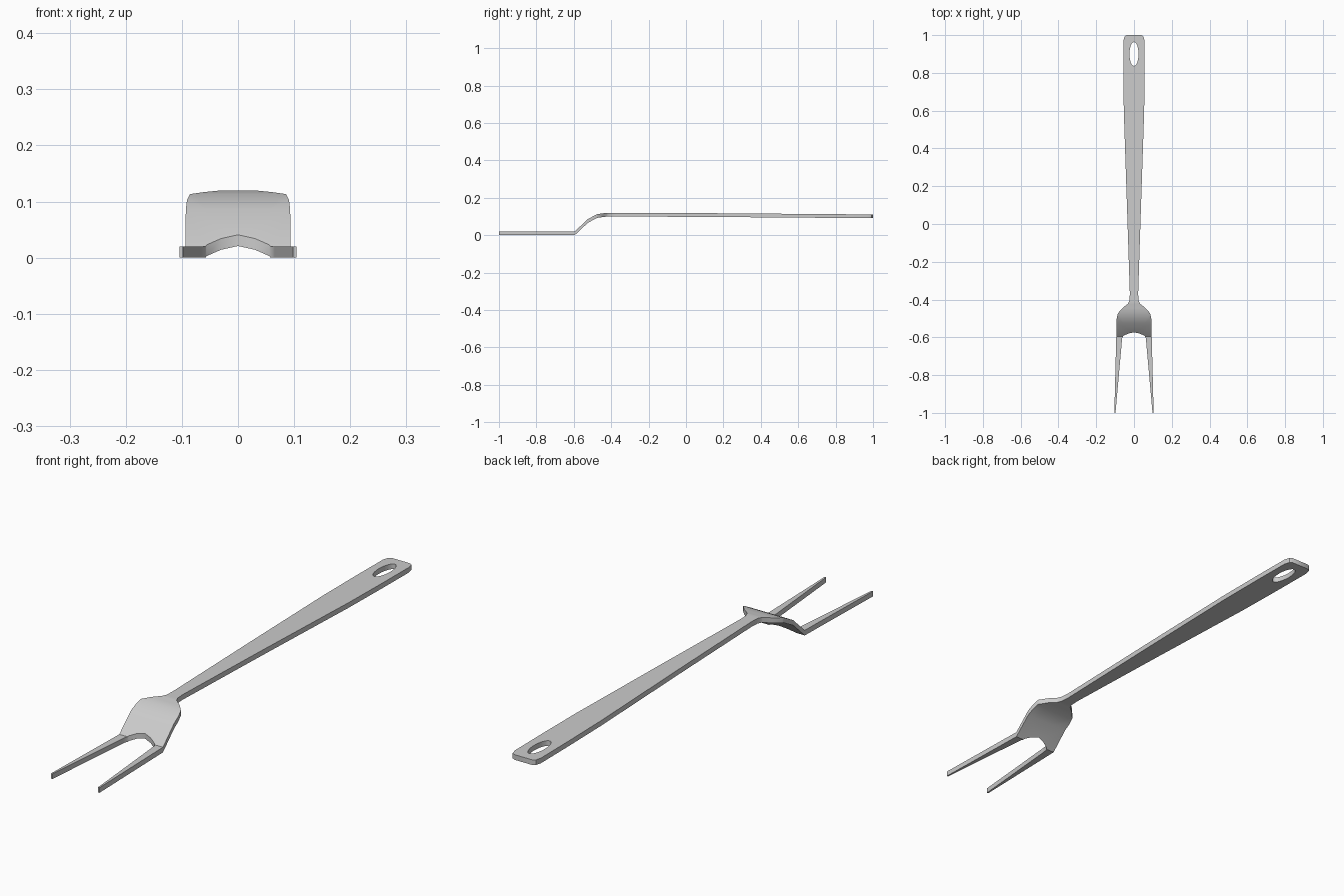
import bpy, bmesh, math

if "Cube" in bpy.data.objects:
    bpy.data.objects.remove(bpy.data.objects["Cube"])

THICK = 0.02

# Side profile of the top surface: (y, z)
PROFILE = [(-1.0, 0.02), (-0.595, 0.02), (-0.525, 0.086), (-0.475, 0.113),
           (-0.42, 0.12), (0.1, 0.118), (1.0, 0.111)]

# Right half of the flat outline, from handle end round the tine to the crotch
HALF = [(0.038, 1.0), (0.05, 0.993), (0.056, 0.97), (0.056, 0.8), (0.054, 0.6),
        (0.044, 0.3), (0.034, 0.0), (0.022, -0.37), (0.024, -0.405),
        (0.032, -0.422), (0.06, -0.444), (0.085, -0.472), (0.091, -0.495),
        (0.093, -0.525), (0.094, -0.6), (0.104, -1.0), (0.098, -1.0),
        (0.065, -0.63), (0.062, -0.602), (0.056, -0.592), (0.03, -0.58)]
CROTCH = (0.0, -0.573)


def height(y):
    for (y0, z0), (y1, z1) in zip(PROFILE, PROFILE[1:]):
        if y <= y1:
            return z0 + (z1 - z0) * (y - y0) / (y1 - y0)
    return PROFILE[-1][1]


def add_loop(bm, pts):
    vs = [bm.verts.new((x, y, 0)) for x, y in pts]
    return [bm.edges.new((a, b)) for a, b in zip(vs, vs[1:] + vs[:1])]


# Flat sheet with the hanging hole
bm = bmesh.new()
edges = add_loop(bm, HALF + [CROTCH] + [(-x, y) for x, y in reversed(HALF)])
hole = [(0.024 * math.cos(a), 0.9 + 0.063 * math.sin(a))
        for a in (math.tau * i / 24 for i in range(24))]
edges += add_loop(bm, hole)
bmesh.ops.triangle_fill(bm, edges=edges, use_beauty=True, use_dissolve=False)

# Cut across at each bend, then lift to the side profile
for y, _ in PROFILE[1:-1]:
    bmesh.ops.bisect_plane(bm, geom=bm.verts[:] + bm.edges[:] + bm.faces[:],
                           dist=1e-5, plane_co=(0, y, 0), plane_no=(0, 1, 0))
for v in bm.verts:
    v.co.z = height(v.co.y)

# Give the sheet its thickness
ext = bmesh.ops.extrude_face_region(bm, geom=bm.faces[:], use_keep_orig=True)
for g in ext["geom"]:
    if isinstance(g, bmesh.types.BMVert):
        g.co.z -= THICK
bmesh.ops.recalc_face_normals(bm, faces=bm.faces[:])

mesh = bpy.data.meshes.new("carving_fork")
bm.to_mesh(mesh)
bm.free()
fork = bpy.data.objects.new("carving_fork", mesh)
bpy.context.collection.objects.link(fork)
bpy.context.view_layer.objects.active = fork
fork.select_set(True)
bpy.ops.object.shade_smooth_by_angle(angle=math.radians(40))
